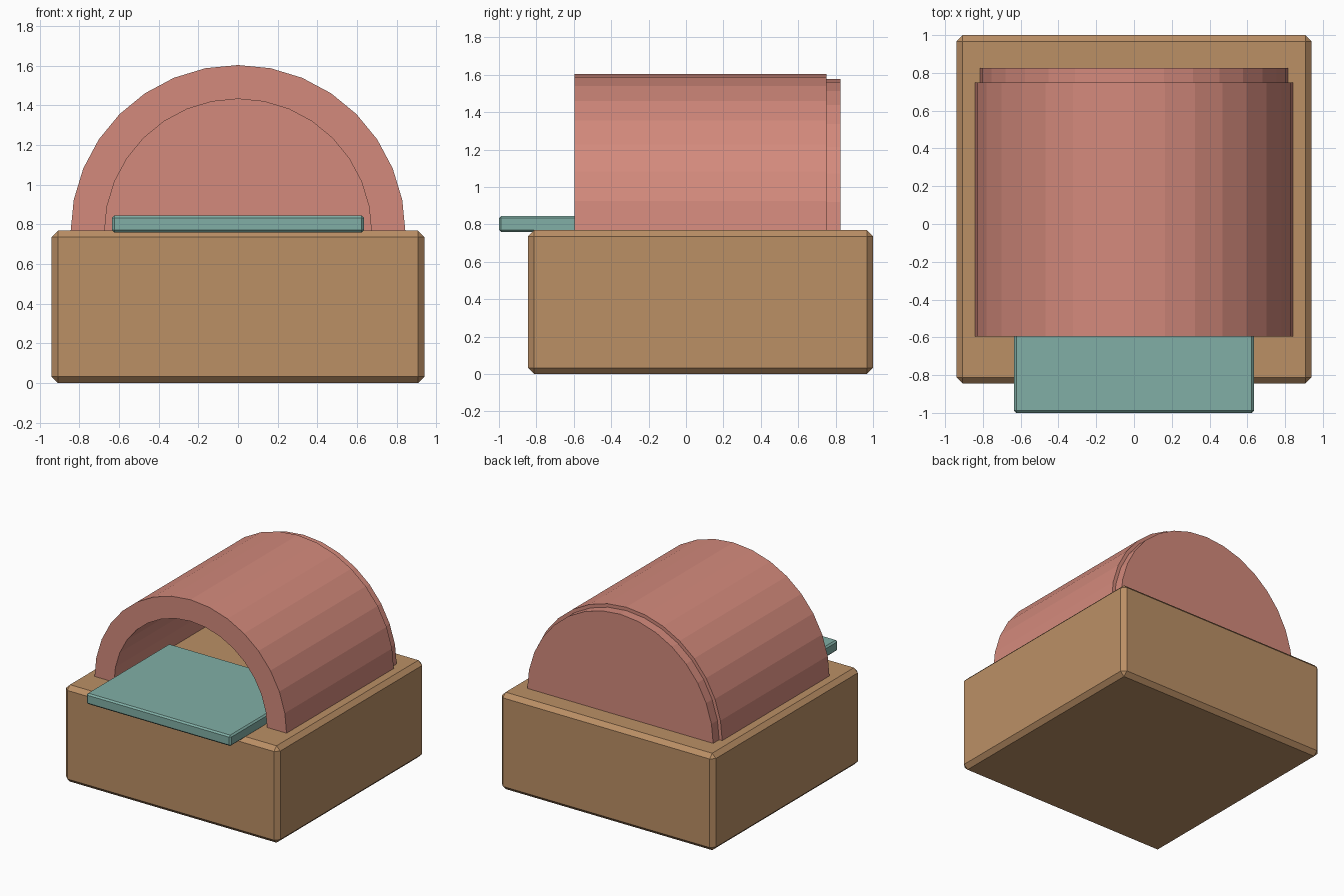
import bpy, bmesh
from math import pi, cos, sin

if "Cube" in bpy.data.objects:
    bpy.data.objects.remove(bpy.data.objects["Cube"])

SEGMENTS = 16      # facets over the half circle
FLOOR = 0.759      # arch and tongue sink slightly into the base top


def material(name, rgb):
    mat = bpy.data.materials.new(name)
    mat.diffuse_color = (*rgb, 1)
    mat.use_nodes = True
    mat.node_tree.nodes["Principled BSDF"].inputs["Base Color"].default_value = mat.diffuse_color
    return mat


def finish(name, bm, mat):
    bmesh.ops.recalc_face_normals(bm, faces=bm.faces)
    mesh = bpy.data.meshes.new(name)
    bm.to_mesh(mesh)
    bm.free()
    mesh.materials.append(mat)
    obj = bpy.data.objects.new(name, mesh)
    bpy.context.collection.objects.link(obj)
    return obj


def box(name, lo, hi, bevel, mat):
    bm = bmesh.new()
    bmesh.ops.create_cube(bm, size=1)
    for v in bm.verts:
        v.co = [a + (c + 0.5) * (b - a) for a, b, c in zip(lo, hi, v.co)]
    obj = finish(name, bm, mat)
    mod = obj.modifiers.new("chamfer", "BEVEL")
    mod.width = bevel
    mod.segments = 1
    return obj


def half_circle(radius):
    return [(radius * cos(pi * i / SEGMENTS), FLOOR + radius * sin(pi * i / SEGMENTS))
            for i in range(SEGMENTS + 1)]


def extrude_y(name, profile, y0, y1, mat):
    bm = bmesh.new()
    face = bm.faces.new([bm.verts.new((x, y0, z)) for x, z in profile])
    new = bmesh.ops.extrude_face_region(bm, geom=[face], use_keep_orig=True)["geom"]
    verts = [g for g in new if isinstance(g, bmesh.types.BMVert)]
    bmesh.ops.translate(bm, verts=verts, vec=(0, y1 - y0, 0))
    return finish(name, bm, mat)


wood = material("wood", (0.498, 0.277, 0.131))
brick = material("brick", (0.655, 0.254, 0.202))
teal = material("teal", (0.219, 0.427, 0.379))

# Chamfered block base
box("base", (-0.94, -0.845, 0), (0.94, 1.0, 0.769), 0.033, wood)

# Vaulted oven shell and the plate closing its back
extrude_y("vault", half_circle(0.844) + half_circle(0.673)[::-1], -0.595, 0.75, brick)
extrude_y("back_wall", half_circle(0.817), 0.745, 0.825, brick)

# Tongue slab sticking out of the mouth
box("hearth_slab", (-0.635, -1.0, FLOOR), (0.635, 0.04, 0.845), 0.012, teal)
